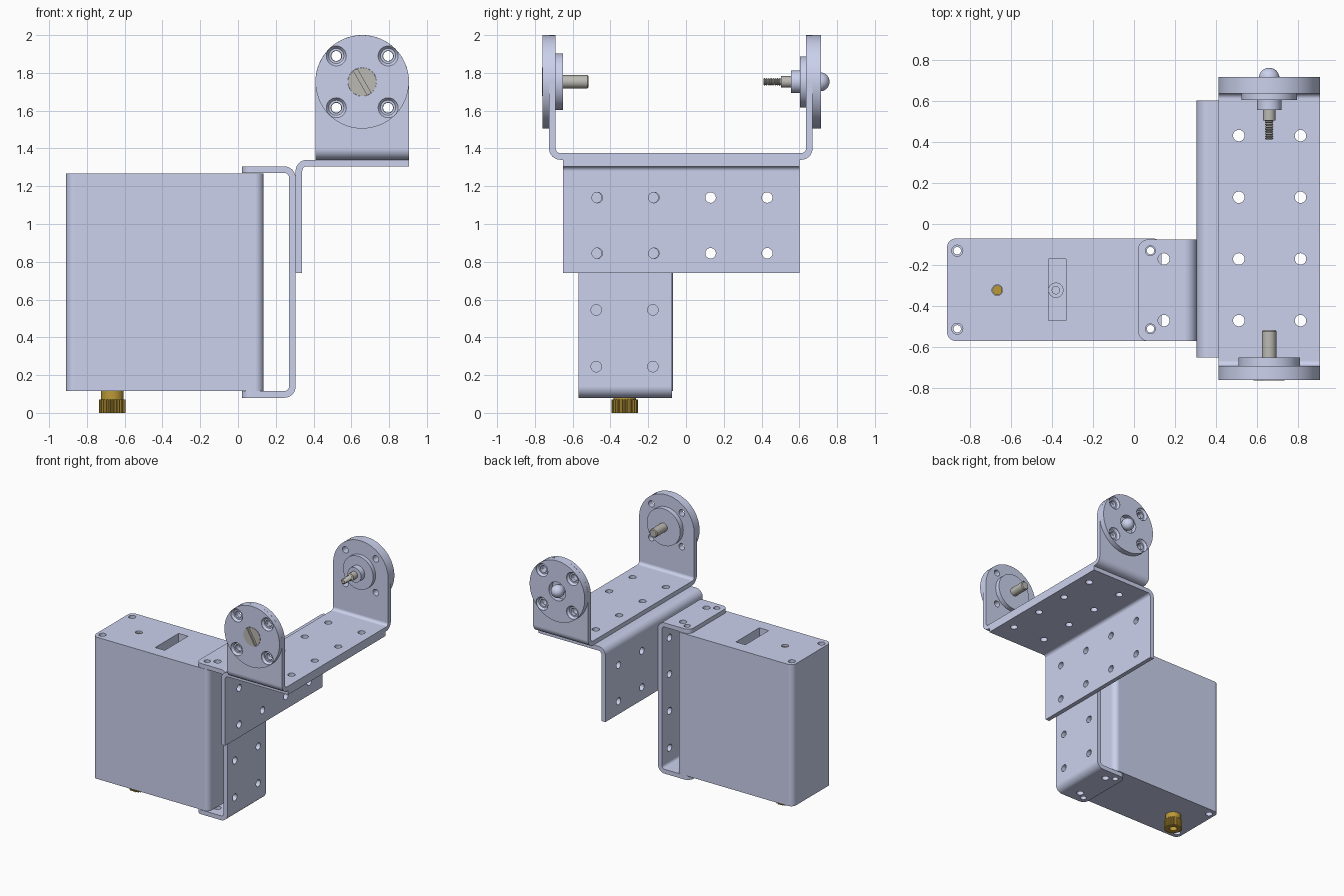
import bpy, bmesh
from math import cos, sin, pi, radians
from mathutils import Vector, Matrix

if "Cube" in bpy.data.objects:
    bpy.data.objects.remove(bpy.data.objects["Cube"])

def material(name, rgb):
    m = bpy.data.materials.new(name)
    m.diffuse_color = (*rgb, 1)
    m.use_nodes = True
    m.node_tree.nodes["Principled BSDF"].inputs["Base Color"].default_value = m.diffuse_color
    return m

SHEET = material("pale_blue_metal", (0.60, 0.64, 0.85))
STEEL = material("steel", (0.50, 0.49, 0.45))
GOLD = material("brass", (0.50, 0.32, 0.04))

def make(name, bm, mat=None):
    bmesh.ops.recalc_face_normals(bm, faces=bm.faces[:])
    me = bpy.data.meshes.new(name)
    bm.to_mesh(me)
    bm.free()
    ob = bpy.data.objects.new(name, me)
    bpy.context.collection.objects.link(ob)
    if mat:
        me.materials.append(mat)
    return ob

def lathe(bm, profile, centre, axis, n=32):
    """Revolve (radius, height) points about an axis through centre."""
    rot = Vector((0, 0, 1)).rotation_difference(Vector(axis)).to_matrix()
    rings = []
    for r, h in profile:
        k = 1 if r == 0 else n
        rings.append([bm.verts.new(rot @ Vector((r * cos(2 * pi * i / n), r * sin(2 * pi * i / n), h))
                                   + Vector(centre)) for i in range(k)])
    for a, b in zip(rings, rings[1:]):
        for i in range(n):
            j = (i + 1) % n
            q = [a[i % len(a)], a[j % len(a)], b[j % len(b)], b[i % len(b)]]
            bm.faces.new(list(dict.fromkeys(q)))

def turned(name, profile, centre, axis, mat, n=48):
    bm = bmesh.new()
    lathe(bm, profile, centre, axis, n)
    return make(name, bm, mat)

def rod(r, a, b):
    return [(0, a), (r, a), (r, b), (0, b)]

def cut(ob, holes=(), boxes=()):
    """Cut round holes (profile, centre, axis) and boxes (matrix) out of ob."""
    bm = bmesh.new()
    for profile, centre, axis in holes:
        lathe(bm, profile, centre, axis, 24)
    for m in boxes:
        bmesh.ops.create_cube(bm, size=1, matrix=m)
    cutter = make("cutter", bm)
    cutter.hide_render = True
    mod = ob.modifiers.new("holes", 'BOOLEAN')
    mod.operation, mod.solver, mod.object = 'DIFFERENCE', 'EXACT', cutter
    bpy.context.view_layer.objects.active = ob
    bpy.ops.object.modifier_apply(modifier=mod.name)
    bpy.data.objects.remove(cutter)

def box_matrix(lo, hi):
    lo, hi = Vector(lo), Vector(hi)
    return Matrix.Translation((lo + hi) / 2) @ Matrix.Diagonal((*(hi - lo), 1))

def bevel(bm, test, r, seg):
    es = [e for e in bm.edges if test(e)]
    bmesh.ops.bevel(bm, geom=es, offset=r, segments=seg, profile=0.5, affect='EDGES')

def bent_sheet(name, path, t, R, place, w0, w1, end_test=None, end_r=0):
    """Left-turning 2D path (outer face) made into a bent plate from w0 to w1."""
    P = [Vector(p) for p in path]
    D = [(b - a).normalized() for a, b in zip(P, P[1:])]
    left = lambda d: Vector((-d.y, d.x))
    outer, inner = [P[0]], [P[0] + left(D[0]) * t]
    for p, d in zip(P[1:-1], D):
        c = p - d * R + left(d) * R
        for i in range(11):
            a = pi / 2 * i / 10
            v = -left(d) * cos(a) + d * sin(a)
            outer.append(c + v * R)
            inner.append(c + v * (R - t))
    outer.append(P[-1])
    inner.append(P[-1] + left(D[-1]) * t)
    bm = bmesh.new()
    rows = [[bm.verts.new(place(o, w)) for o, w in ((a, w0), (b, w0), (b, w1), (a, w1))]
            for a, b in zip(outer, inner)]
    for a, b in zip(rows, rows[1:]):
        for i in range(4):
            bm.faces.new((a[i], a[(i + 1) % 4], b[(i + 1) % 4], b[i]))
    bm.faces.new(rows[0])
    bm.faces.new(rows[-1])
    if end_test:
        # round the free corners of the flanges
        bevel(bm, lambda e: e.calc_length() < t * 1.1 and all(end_test(v.co) for v in e.verts), end_r, 20)
    return make(name, bm, SHEET)

xz = lambda p, w: (p.x, w, p.y)
yz = lambda p, w: (w, p.x, p.y)
X, Y, Z = (1, 0, 0), (0, 1, 0), (0, 0, 1)
T = 0.035
CX, CZ, DR = 0.6575, 1.7525, 0.2475
corners = [(x, y) for x in (-0.86, 0.08) for y in (-0.51, -0.13)]

# motor case: rounded block with corner screw holes and a slot in the top
bm = bmesh.new()
bmesh.ops.create_cube(bm, size=1, matrix=box_matrix((-0.91, -0.57, 0.117), (0.135, -0.07, 1.268)))
bevel(bm, lambda e: abs(e.verts[0].co.z - e.verts[1].co.z) > 0.5, 0.045, 8)
case = make("motor_case", bm, SHEET)
case_hole = [(0, -0.7), (0.027, -0.7), (0.027, -0.54), (0.018, -0.54),
             (0.018, 0.54), (0.027, 0.54), (0.027, 0.7), (0, 0.7)]
cut(case, [(case_hole, (x, y, 0.6925), Z) for x, y in corners]
    + [(rod(0.026, -0.1, 0.1), (-0.665, -0.322, 1.268), Z)],
    [box_matrix((-0.415, -0.47, 0.9), (-0.33, -0.17, 1.4))])
turned("slot_screw", [(0, 0.89), (0.037, 0.89), (0.037, 1.15), (0.018, 1.15), (0.018, 1.1), (0, 1.1)],
       (-0.38, -0.322, 0), Z, SHEET)
turned("brass_pin", rod(0.024, 1.1, 1.25), (-0.665, -0.322, 0), Z, GOLD)

# brass output spline
bm = bmesh.new()
lathe(bm, [(0, 0.05), (0.03, 0.05), (0.03, 0), (0.07, 0), (0.07, 0.07), (0.06, 0.07), (0.06, 0.125), (0, 0.125)],
      (0, 0, 0), Z, 96)
rim = [v for v in bm.verts if v.co.xy.length > 0.069]
for i, v in enumerate(rim):
    if i % 4 > 1:
        v.co.xy *= 0.9
bmesh.ops.translate(bm, verts=bm.verts[:], vec=(-0.665, -0.325, 0))
make("output_spline", bm, GOLD)

# C-shaped bracket holding the motor case
c = bent_sheet("motor_bracket", [(0.02, 0.08), (0.305, 0.08), (0.305, 1.305), (0.02, 1.305)], T, 0.06,
               xz, -0.57, -0.075, lambda v: v.x < 0.03, 0.05)
cut(c, [(rod(0.028, -0.1, 0.1), (0.29, y, z), X) for y in (-0.475, -0.175) for z in (0.245, 0.545, 0.845, 1.14)]
    + [(rod(0.028, -1, 1), (0.145, y, 0.7), Z) for y in (-0.47, -0.17)]
    + [(rod(0.024, -1, 1), (x, y, 0.7), Z) for x, y in corners[2:]])

# L-shaped joining plate and U-shaped yoke, sharing the same hole grid
ys = (-0.47, -0.17, 0.13, 0.43)
grid = [(rod(0.028, -0.15, 0.15), (x, y, 1.34), Z) for x in (0.51, 0.81) for y in ys]
plate = bent_sheet("angle_plate", [(0.905, 1.34), (0.305, 1.34), (0.305, 0.74)], T, 0.06, xz, -0.65, 0.6)
cut(plate, grid + [(rod(0.028, -0.1, 0.1), (0.32, y, z), X) for y in ys for z in (0.845, 1.14)])
yoke = bent_sheet("yoke", [(-0.725, 2), (-0.725, 1.34), (0.67, 1.34), (0.67, 2)], T, 0.06,
                  yz, CX - DR, CX + DR, lambda v: v.z > 1.99, 0.2465)
quad = [(CX + a, CZ + b) for a in (-0.137, 0.137) for b in (-0.137, 0.137)]
cut(yoke, grid + [(rod(0.026, -1, 1), (x, 0, z), Y) for x, z in quad])

# round horns outside each yoke arm: countersunk holes and a centre bore
for name, s, y0, y1 in (("front_horn", -1, 0.725, 0.76), ("rear_horn", 1, 0.67, 0.715)):
    axis = (0, s, 0)
    horn = turned(name, rod(DR, y0, y1), (CX, 0, CZ), axis, SHEET, 64)
    sink = [(0, y0 - 0.1), (0.028, y0 - 0.1), (0.028, y1 - 0.02), (0.04, y1 - 0.02),
            (0.053, y1 - 0.003), (0.053, y1 + 0.1), (0, y1 + 0.1)]
    cut(horn, [(sink, (x, 0, z), axis) for x, z in quad]
        + [(rod(0.076, y0 - 0.1, y1 + 0.1), (CX, 0, CZ), axis)])

# front pivot: slotted screw with its inner washer
turned("front_washer", rod(0.15, -0.69, -0.65), (CX, 0, CZ), Y, SHEET)
screw = turned("slotted_screw", [(0, -0.762), (0.075, -0.762), (0.075, -0.72), (0.035, -0.72),
                                 (0.035, -0.522), (0.029, -0.515), (0, -0.515)], (CX, 0, CZ), Y, STEEL)
cut(screw, boxes=[Matrix.Translation((CX, -0.765, CZ)) @ Matrix.Rotation(radians(-30), 4, 'Y')
                  @ Matrix.Diagonal((0.022, 0.03, 0.2, 1))])

# rear pivot: stepped hub, threaded stud and domed nut
turned("rear_hub", [(0, 0.555), (0.06, 0.555), (0.06, 0.603), (0.135, 0.603), (0.135, 0.636), (0, 0.636)],
       (CX, 0, CZ), Y, SHEET)
thread = [(0, 0.41)]
for i in range(8):
    thread += [(0.015, 0.41 + i * 0.0115), (0.021, 0.4155 + i * 0.0115)]
turned("threaded_stud", thread + [(0.017, 0.502), (0.03, 0.504), (0.03, 0.56), (0, 0.56)], (CX, 0, CZ), Y, STEEL)
dome = [(0.05 * cos(a), 0.71 + 0.05 * sin(a)) for a in (radians(10 * k) for k in range(-4, 9))]
turned("domed_nut", [(0, 0.66), (0.038, 0.66)] + dome + [(0, 0.76)], (CX, 0, CZ), Y, SHEET)

# smooth rounded surfaces, keep flat faces clean
for ob in list(bpy.context.scene.objects):
    bpy.ops.object.select_all(action='DESELECT')
    ob.select_set(True)
    bpy.context.view_layer.objects.active = ob
    bpy.ops.object.shade_smooth_by_angle(angle=radians(30))
    wn = ob.modifiers.new("clean_normals", 'WEIGHTED_NORMAL')
    wn.keep_sharp = True
